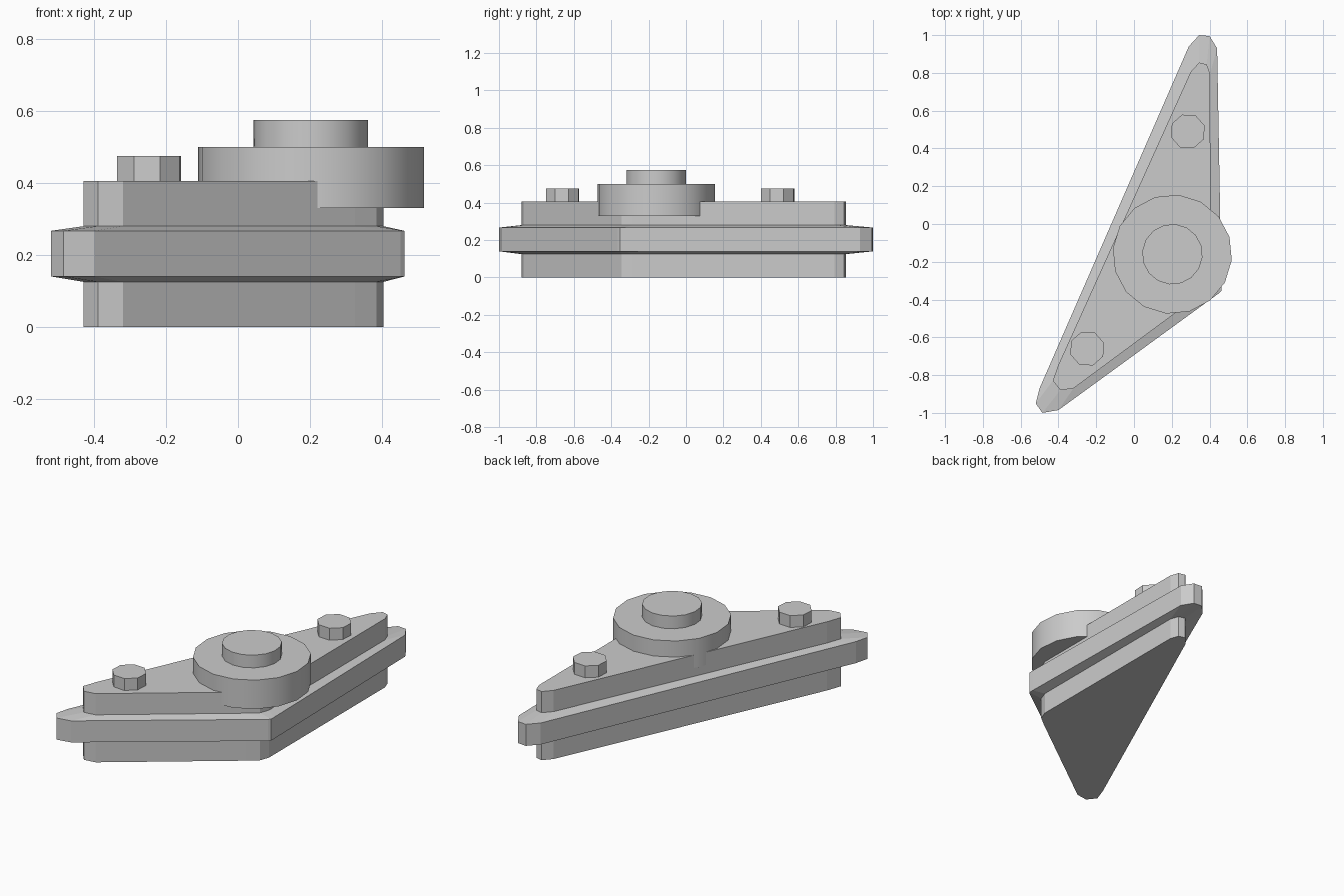
import bpy, bmesh
from math import pi, sin, cos

if "Cube" in bpy.data.objects:
    bpy.data.objects.remove(bpy.data.objects["Cube"])

# Matching plan outlines, listed clockwise from the lower left tip
INNER = [(-.32, -.87), (-.39, -.88), (-.43, -.83), (-.40, -.745),
         (.30, .805), (.345, .855), (.385, .845), (.403, .795),
         (.405, -.29), (.385, -.345), (.325, -.393)]
OUTER = [(-.40, -.985), (-.485, -1.0), (-.52, -.95), (-.50, -.87),
         (.29, .94), (.345, 1.0), (.40, .995), (.44, .93),
         (.463, -.325), (.463, -.353), (.452, -.365)]


def loft(name, rings):
    """Skin a stack of (outline, z) rings and cap both ends."""
    bm = bmesh.new()
    loops = [[bm.verts.new((x, y, z)) for x, y in outline] for outline, z in rings]
    n = len(loops[0])
    for a, b in zip(loops, loops[1:]):
        for i in range(n):
            j = (i + 1) % n
            bm.faces.new((a[i], a[j], b[j], b[i]))
    bm.faces.new(loops[0])
    bm.faces.new(loops[-1])
    bmesh.ops.recalc_face_normals(bm, faces=bm.faces)
    mesh = bpy.data.meshes.new(name)
    bm.to_mesh(mesh)
    bm.free()
    obj = bpy.data.objects.new(name, mesh)
    bpy.context.collection.objects.link(obj)
    return obj


def circle(cx, cy, r, sides, phase=0.0):
    return [(cx + r * cos(phase + 2 * pi * i / sides),
             cy + r * sin(phase + 2 * pi * i / sides)) for i in range(sides)]


def smooth(obj):
    bpy.ops.object.select_all(action='DESELECT')
    obj.select_set(True)
    bpy.context.view_layer.objects.active = obj
    bpy.ops.object.shade_smooth_by_angle(angle=pi / 6)


# Triangular body with its projecting middle flange
loft("body", [(INNER, 0), (INNER, .125), (OUTER, .14),
              (OUTER, .267), (INNER, .28), (INNER, .405)])

# Round hub with stepped boss
C = (.203, -.16)
hub, boss = circle(*C, .316, 16, -.1), circle(*C, .16, 16, -.1)
smooth(loft("hub", [(hub, .33), (hub, .5)]))
smooth(loft("hub_boss", [(boss, .48), (boss, .575)]))

# Octagonal bolt heads
for name, x, y in (("bolt_back", .285, .49), ("bolt_front", -.248, -.66)):
    ring = circle(x, y, .094, 8, pi / 8 - .06)
    loft(name, [(ring, .39), (ring, .475)])
